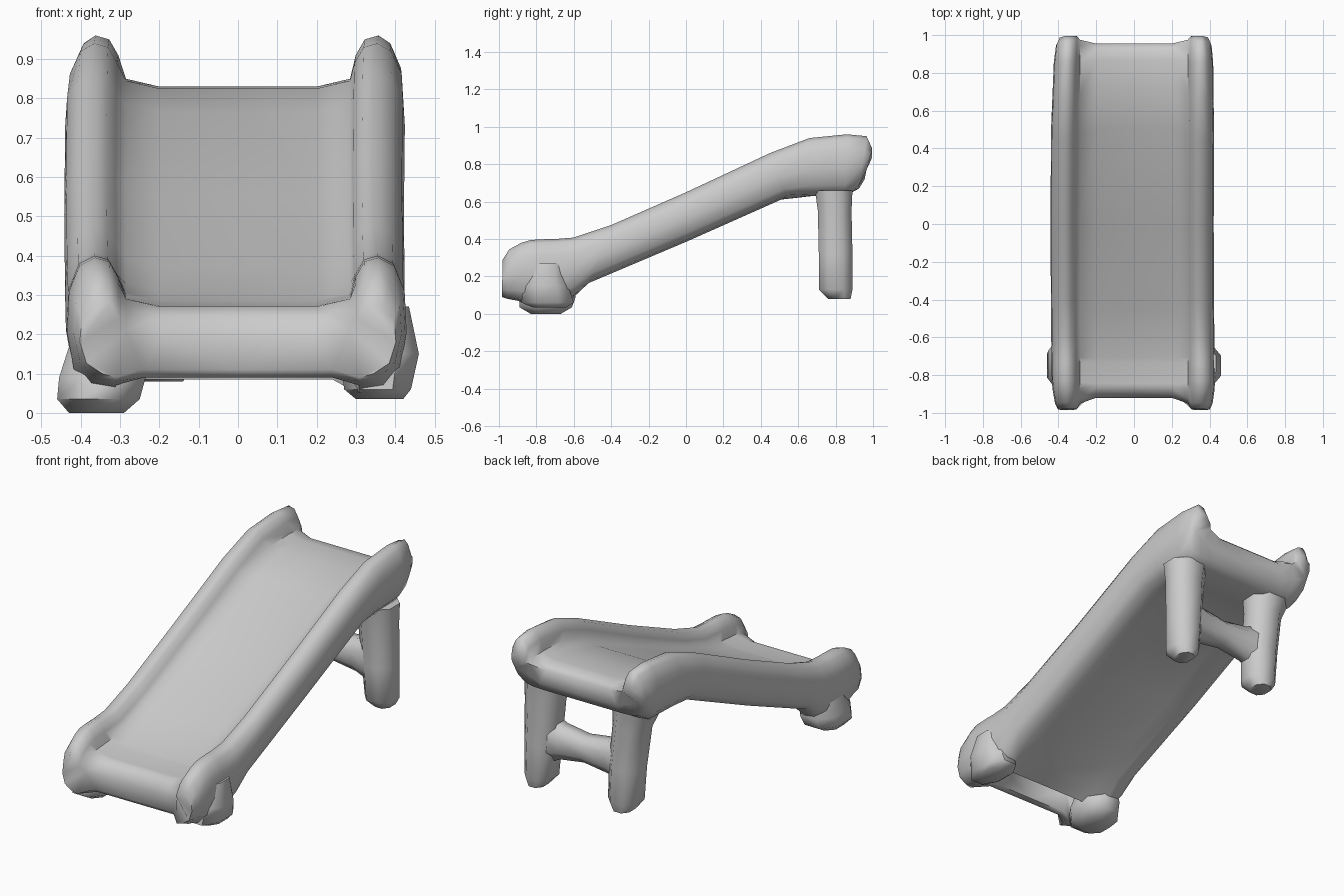
import bpy, bmesh, math

if "Cube" in bpy.data.objects:
    bpy.data.objects.remove(bpy.data.objects["Cube"])

grey = bpy.data.materials.new("plain_grey")
grey.diffuse_color = (0.6, 0.6, 0.6, 1)
grey.use_nodes = True
grey.node_tree.nodes["Principled BSDF"].inputs["Base Color"].default_value = grey.diffuse_color


def finish(name, bm, mirror=False):
    bmesh.ops.recalc_face_normals(bm, faces=bm.faces)
    me = bpy.data.meshes.new(name)
    bm.to_mesh(me)
    bm.free()
    me.materials.append(grey)
    ob = bpy.data.objects.new(name, me)
    bpy.context.collection.objects.link(ob)
    bpy.ops.object.select_all(action='DESELECT')
    bpy.context.view_layer.objects.active = ob
    ob.select_set(True)
    if mirror:
        mod = ob.modifiers.new("mirror", 'MIRROR')
        mod.use_clip = True
        mod.merge_threshold = 0.001
        bpy.ops.object.modifier_apply(modifier="mirror")
    bpy.ops.object.shade_smooth_by_angle(angle=math.radians(55))
    return ob


def post(name, rings, sides=8, axis='z'):
    """Stack of rounded rings: (centre a, centre b, radius a, radius b, position)."""
    bm = bmesh.new()
    loops = []
    for a, b, ra, rb, p in rings:
        loop = []
        for i in range(sides):
            t = 2 * math.pi * (i + 0.5) / sides
            # squarish outline
            u = a + ra * max(-1, min(1, 1.18 * math.cos(t)))
            v = b + rb * max(-1, min(1, 1.18 * math.sin(t)))
            loop.append(bm.verts.new((u, v, p) if axis == 'z' else (p, u, v)))
        loops.append(loop)
    for l0, l1 in zip(loops, loops[1:]):
        for i in range(sides):
            j = (i + 1) % sides
            bm.faces.new((l0[i], l0[j], l1[j], l1[i]))
    bm.faces.new(loops[0])
    bm.faces.new(loops[-1])
    return finish(name, bm)


# Slide: half cross-sections lofted from the front lip to the top, then mirrored
# (centre y, under z, bed z, rail foot y, rail foot z, rail top y, rail top z, half width)
sections = [
    (-.92, .11, .19, -.985, .09, -.98, .29, .40),
    (-.905, .09, .245, -.955, .08, -.945, .345, .415),
    (-.865, .09, .27, -.90, .07, -.88, .38, .425),
    (-.845, .20, .272, -.85, .05, -.83, .395, .43),
    (-.73, .20, .28, -.73, .05, -.74, .40, .43),
    (-.71, .085, .285, -.69, .05, -.70, .40, .43),
    (-.60, .13, .31, -.60, .09, -.60, .408, .43),
    (-.45, .20, .37, -.52, .165, -.40, .475, .43),
    (.00, .395, .55, .00, .385, .00, .65, .43),
    (.50, .61, .765, .54, .625, .45, .86, .43),
    (.72, .635, .825, .66, .63, .66, .94, .425),
    (.87, .64, .83, .85, .63, .86, .96, .42),
    (.925, .67, .825, .92, .67, .965, .95, .41),
    (.955, .72, .80, .96, .75, .995, .885, .395),
]
bm = bmesh.new()
loops = []
for yc, zu, zc, yb, zb, yt, zt, w in sections:
    ym, h = (yb + yt) / 2, zt - zb
    pts = [
        (0, yc, zu), (.24, yc, zu), (.31, yb, zb), (w - .055, yb, zb + .01),
        (w - .015, yb * .8 + yt * .2, zb + .18 * h), (w + .002, ym, zb + .45 * h),
        (w - .003, ym * .4 + yt * .6, zb + .75 * h),
        (w - .03, yt, zt - .02), (.36, yt, zt), (.325, yt, zt - .01),
        (.302, yt, zt - .05), (.285, (yc + yt) / 2, zc + .02),
        (.20, yc, zc), (0, yc, zc),
    ]
    loops.append([bm.verts.new(p) for p in pts])
for l0, l1 in zip(loops, loops[1:]):
    for i in range(len(l0) - 1):
        bm.faces.new((l0[i], l0[i + 1], l1[i + 1], l1[i]))
for l in (loops[0], loops[-1]):
    for ids in ((0, 1, 12, 13), (1, 2, 11, 12), (2, 3, 4, 11), (4, 5, 10, 11),
                (5, 6, 9, 10), (6, 7, 8, 9)):
        bm.faces.new([l[i] for i in ids])
# rails bow very slightly to the left along the middle
ob = finish("slide_body", bm, mirror=True)
for v in ob.data.vertices:
    if abs(v.co.x) > .29:
        v.co.x -= .01 * max(0, 1 - v.co.y ** 2)

# Front feet: chunky, slightly uneven blocks under the rails
post("left_front_foot", [
    (-.36, -.75, .07, .08, 0), (-.355, -.75, .105, .14, .035),
    (-.345, -.74, .11, .15, .09), (-.34, -.72, .08, .11, .20)])
post("right_front_foot", [
    (.36, -.73, .06, .09, .035), (.355, -.74, .085, .14, .06),
    (.36, -.75, .10, .12, .15), (.37, -.74, .065, .09, .27)])

# Rear legs: the right one sits under the rail, the left one further in
post("right_rear_leg", [
    (.34, .82, .045, .06, .08), (.335, .80, .08, .09, .13),
    (.325, .80, .09, .09, .32), (.315, .795, .10, .09, .55),
    (.31, .79, .11, .10, .66)])
post("left_rear_leg", [
    (-.19, .82, .05, .06, .08), (-.19, .80, .085, .09, .13),
    (-.20, .80, .09, .09, .32), (-.225, .795, .095, .09, .55),
    (-.25, .79, .12, .10, .66)])

# Crossbar between the rear legs, flaring into them
post("leg_crossbar", [
    (.79, .34, .08, .13, -.20), (.79, .34, .07, .09, -.09),
    (.79, .34, .065, .07, .06),
    (.79, .34, .07, .09, .20), (.79, .34, .08, .13, .30)], axis='x')
